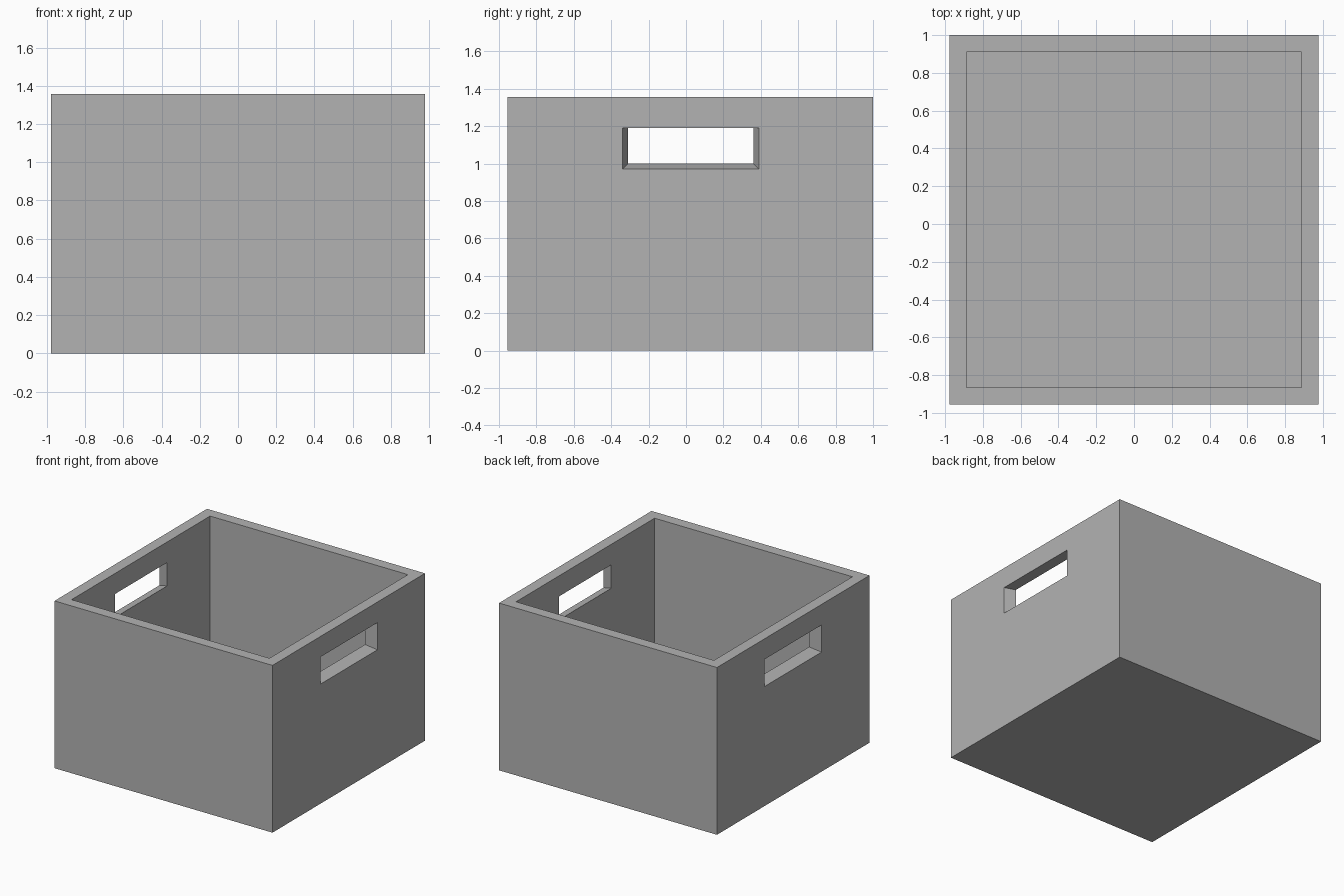
import bpy, bmesh
from mathutils import Vector

default = bpy.data.objects.get("Cube")
if default:
    bpy.data.objects.remove(default, do_unlink=True)

grey = bpy.data.materials.new("plain grey")
grey.use_nodes = True
colour = (0.45, 0.45, 0.45, 1)
grey.diffuse_color = colour
grey.node_tree.nodes["Principled BSDF"].inputs["Base Color"].default_value = colour


def block(name, low, high):
    """Box between two opposite corners."""
    low, high = Vector(low), Vector(high)
    bm = bmesh.new()
    bmesh.ops.create_cube(bm, size=1)
    for v in bm.verts:
        v.co = Vector([(a + b) / 2 + c * (b - a) for a, b, c in zip(low, high, v.co)])
    mesh = bpy.data.meshes.new(name)
    bm.to_mesh(mesh)
    bm.free()
    obj = bpy.data.objects.new(name, mesh)
    bpy.context.collection.objects.link(obj)
    obj.data.materials.append(grey)
    return obj


def cut(target, cutter):
    mod = target.modifiers.new(cutter.name, 'BOOLEAN')
    mod.operation = 'DIFFERENCE'
    mod.solver = 'EXACT'
    mod.object = cutter
    cutter.hide_render = True
    cutter.hide_set(True)


# Open box with thick walls and floor
WIDTH, FRONT, BACK, HEIGHT, WALL = 0.978, -0.955, 1.0, 1.357, 0.09
box = block("box", (-WIDTH, FRONT, 0), (WIDTH, BACK, HEIGHT))
cut(box, block("hollow_cutter", (WALL - WIDTH, FRONT + WALL, WALL),
               (WIDTH - WALL, BACK - WALL, HEIGHT + 0.2)))

# Hand holes that widen towards the outside, with a level top edge
REACH = 0.03
for side, name in ((1, "left_hole_cutter"), (-1, "right_hole_cutter")):
    inner, outer = side * (WIDTH - 2 * WALL), side * (WIDTH + WALL)
    hole = block(name, (min(inner, outer), -0.31, 1.0), (max(inner, outer), 0.36, 1.19))
    for v in hole.data.vertices:
        flare = 2 * REACH if abs(v.co.x) > WIDTH else -REACH
        v.co.y += flare if v.co.y > 0 else -flare
        if v.co.z < 1.1:
            v.co.z -= flare
    cut(box, hole)

# Raised label frame on the front
bm = bmesh.new()
bmesh.ops.create_grid(bm, x_segments=1, y_segments=1, size=1)
for v in bm.verts:
    v.co = Vector((v.co.x * 0.785, -1.0, 0.68 + v.co.y * 0.47))
panel = bm.faces[:]
bmesh.ops.inset_region(bm, faces=panel, thickness=0.063)
bmesh.ops.delete(bm, geom=panel, context='FACES')
rim = bmesh.ops.extrude_face_region(bm, geom=bm.faces[:])
for v in rim["geom"]:
    if isinstance(v, bmesh.types.BMVert):
        v.co.y = FRONT
bmesh.ops.recalc_face_normals(bm, faces=bm.faces[:])
mesh = bpy.data.meshes.new("label_frame")
bm.to_mesh(mesh)
bm.free()
mesh.materials.append(grey)
bpy.context.collection.objects.link(bpy.data.objects.new("label_frame", mesh))
